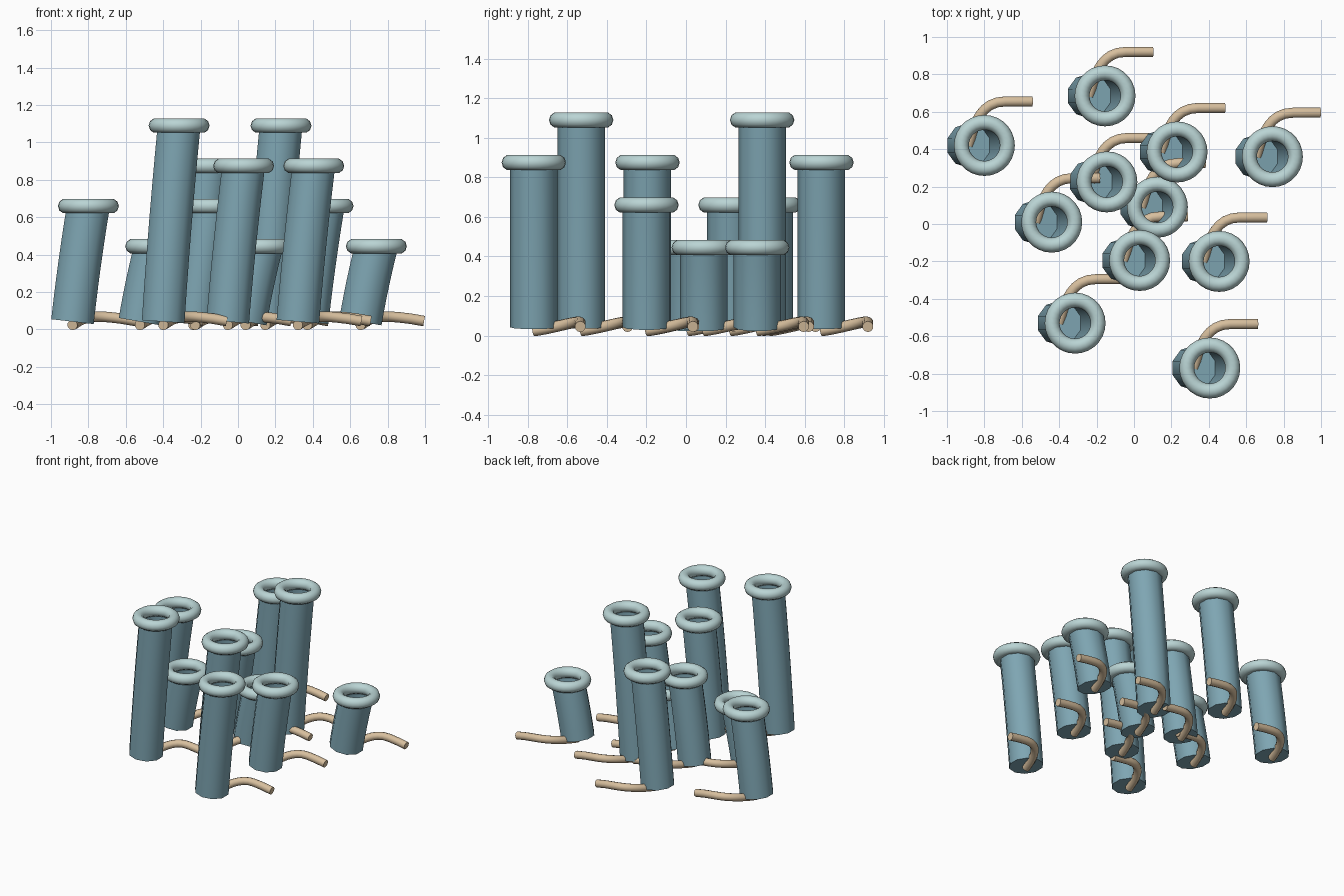
import bpy, bmesh, math
from mathutils import Vector

cube = bpy.data.objects.get("Cube")
if cube:
    bpy.data.objects.remove(cube, do_unlink=True)


def make_material(name, rgb):
    mat = bpy.data.materials.new(name)
    mat.use_nodes = True
    mat.diffuse_color = (*rgb, 1)
    mat.node_tree.nodes["Principled BSDF"].inputs["Base Color"].default_value = (*rgb, 1)
    return mat


tube_blue = make_material("tube blue", (0.21, 0.38, 0.45))
rim_pale = make_material("pale rim", (0.49, 0.66, 0.66))
root_tan = make_material("root tan", (0.68, 0.52, 0.34))


def sweep(bm, path, radius, sides, ref, cap_end):
    """Sweep a regular polygon along a path; the start is always capped."""
    rings = []
    for i, p in enumerate(path):
        t = (path[min(i + 1, len(path) - 1)] - path[max(i - 1, 0)]).normalized()
        n = ref.cross(t).normalized()
        b = t.cross(n)
        ring = []
        for k in range(sides):
            a = math.tau * (k + 0.5) / sides
            ring.append(bm.verts.new(p + radius * (math.cos(a) * n + math.sin(a) * b)))
        rings.append(ring)
    for low, high in zip(rings, rings[1:]):
        for k in range(sides):
            j = (k + 1) % sides
            bm.faces.new((low[k], low[j], high[j], high[k]))
    bm.faces.new(rings[0][::-1])
    if cap_end:
        bm.faces.new(rings[-1])


def finish(obj, mat, location):
    obj.data.materials.append(mat)
    obj.location = location
    bpy.ops.object.select_all(action='DESELECT')
    obj.select_set(True)
    bpy.context.view_layer.objects.active = obj
    bpy.ops.object.shade_smooth_by_angle(angle=math.radians(55))


def swept_object(name, mat, location, *args):
    bm = bmesh.new()
    sweep(bm, *args)
    mesh = bpy.data.meshes.new(name)
    bm.to_mesh(mesh)
    bm.free()
    obj = bpy.data.objects.new(name, mesh)
    bpy.context.collection.objects.link(obj)
    finish(obj, mat, location)


def bezier(points, steps):
    a, b, c, d = (Vector(p) for p in points)
    out = []
    for i in range(steps + 1):
        t = i / steps
        s = 1 - t
        out.append(a * s**3 + b * (3 * s * s * t) + c * (3 * s * t * t) + d * t**3)
    return out


LEAN = 0.085      # sideways drift of each tube from base to rim
BASE_Z = 0.042

# Root: leaves the base backwards, then bends to the side
root_path = bezier([(-LEAN, 0, 0.024), (-0.06, 0.09, 0.035),
                    (-0.03, 0.235, 0.08), (0.11, 0.235, 0.066)], 9)
root_path += [Vector((0.18, 0.235, 0.058)), Vector((0.255, 0.235, 0.045))]

# Rim centre x, y and height
tubes = [
    (-0.80, 0.42, 0.66), (-0.155, 0.685, 0.875), (0.23, 0.385, 1.09),
    (0.74, 0.36, 0.445), (-0.145, 0.225, 0.66), (-0.44, 0.01, 0.445),
    (0.125, 0.09, 0.445), (0.03, -0.195, 0.875), (0.455, -0.2, 0.66),
    (-0.315, -0.53, 1.09), (0.405, -0.77, 0.875),
]

for x, y, height in tubes:
    # Hollow leaning tube, closed at the base
    path = []
    for i in range(7):
        t = i / 6
        path.append(Vector((LEAN * (0.8 * t + 0.2 * t * t - 1), 0,
                            BASE_Z + (height - BASE_Z) * t)))
    swept_object("tube", tube_blue, (x, y, 0), path, 0.12, 10, Vector((0, 1, 0)), False)

    # Rounded rim
    bpy.ops.mesh.primitive_torus_add(major_radius=0.123, minor_radius=0.04,
                                     major_segments=28, minor_segments=10)
    rim = bpy.context.object
    rim.name = "rim"
    finish(rim, rim_pale, (x, y, height))

    # Curved root
    swept_object("root", root_tan, (x, y, 0), root_path, 0.028, 10, Vector((0, 0, 1)), True)
